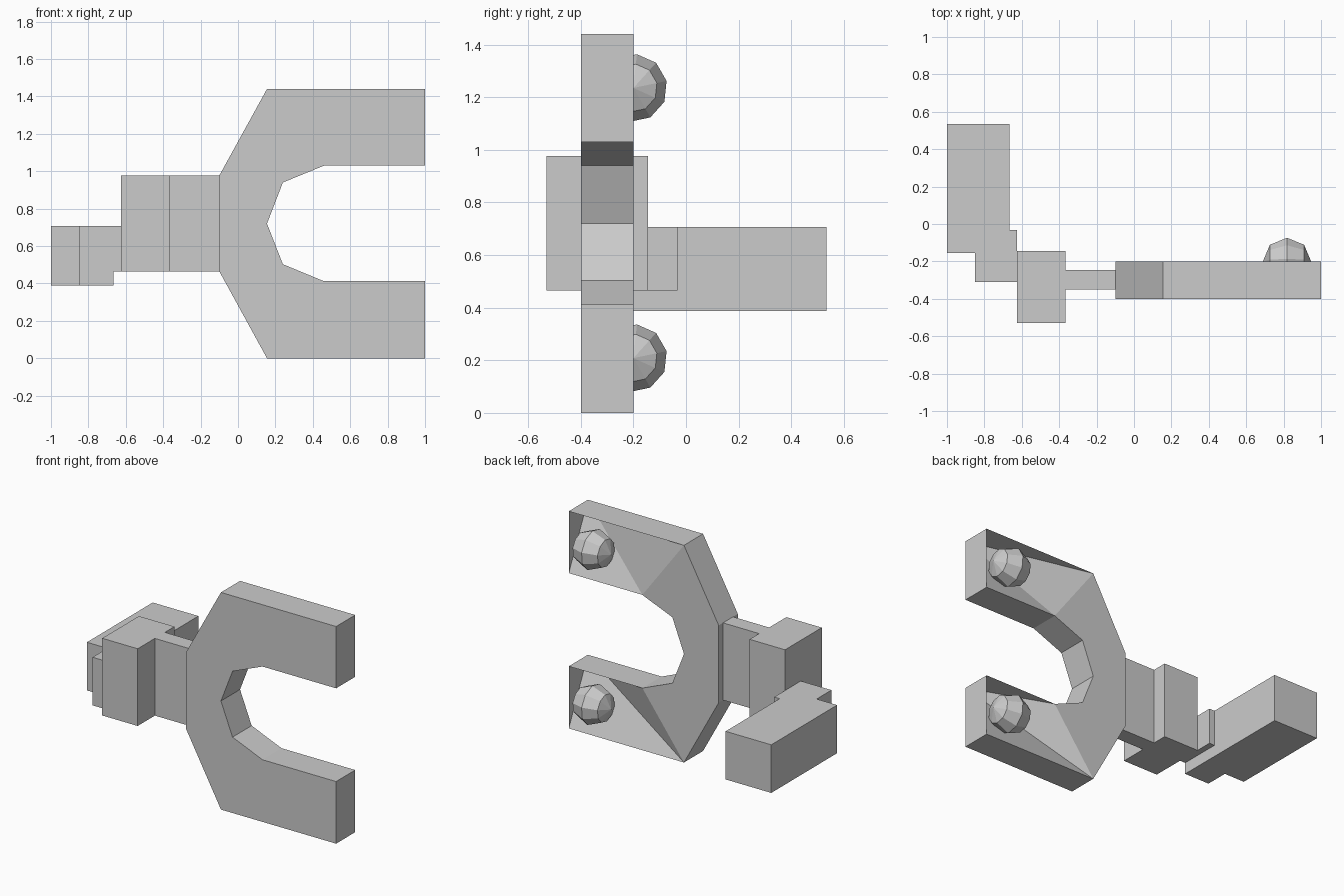
import bpy, bmesh
from mathutils import Matrix
from math import radians, pi

if "Cube" in bpy.data.objects:
    bpy.data.objects.remove(bpy.data.objects["Cube"])


def add_object(name, bm):
    mesh = bpy.data.meshes.new(name)
    bm.to_mesh(mesh)
    bm.free()
    obj = bpy.data.objects.new(name, mesh)
    bpy.context.collection.objects.link(obj)
    return obj


def box(name, x, y, z):
    bm = bmesh.new()
    size = [b - a for a, b in (x, y, z)]
    mid = [(a + b) / 2 for a, b in (x, y, z)]
    bmesh.ops.create_cube(bm, size=1, matrix=Matrix.Translation(mid) @ Matrix.Diagonal((*size, 1)))
    return add_object(name, bm)


def prism(name, points, z):
    """Extrude a counter-clockwise plan outline between two heights."""
    bm = bmesh.new()
    face = bm.faces.new([bm.verts.new((px, py, z[0])) for px, py in points])
    ext = bmesh.ops.extrude_face_region(bm, geom=[face], use_keep_orig=True)
    for v in ext["geom"]:
        if isinstance(v, bmesh.types.BMVert):
            v.co.z = z[1]
    bmesh.ops.recalc_face_normals(bm, faces=bm.faces)
    return add_object(name, bm)


# Two-pronged fork: flat front, side walls, back sloping into the prong tips
profile = [(-.1, .977), (.155, 1.44), (1, 1.44), (1, 1.03), (.46, 1.03), (.24, .94),
           (.155, .72), (.24, .503), (.46, .412), (1, .412), (1, 0), (.155, 0), (-.1, .465)]
bm = bmesh.new()
f = [bm.verts.new((x, -.4, z)) for x, z in profile]
b = [bm.verts.new((x, -.2, z)) for x, z in profile]
bm.faces.new(f[::-1])
n = len(f)
for i in range(n):
    j = (i + 1) % n
    bm.faces.new((f[i], f[j], b[j], b[i]))
bm.faces.new([b[i] for i in (0, 1, 4, 5, 6, 7, 8, 11, 12)])
# the upper outer and lower inner tip corners of the back dip to the front plane
for tri in ((b[1], f[2], b[4]), (f[2], b[3], b[4]), (b[8], f[9], b[11]), (f[9], b[10], b[11])):
    bm.faces.new(tri)
add_object("fork", bm)

# Low-poly balls on the prong tips, poles along x
for name, z in (("lower_ball", .208), ("upper_ball", 1.235)):
    bm = bmesh.new()
    m = (Matrix.Translation((.818, -.2, z)) @ Matrix.Rotation(radians(12), 4, 'X')
         @ Matrix.Rotation(pi / 2, 4, 'Y'))
    bmesh.ops.create_uvsphere(bm, u_segments=10, v_segments=4, radius=.129, matrix=m)
    add_object(name, bm)

# Neck and hub behind the fork
box("neck", (-.365, -.1), (-.35, -.245), (.465, .977))
box("hub", (-.625, -.365), (-.53, -.145), (.465, .977))

# Side bar with its front step, and the tab joining it to the hub
prism("side_bar", [(-1, -.155), (-.85, -.155), (-.85, -.31), (-.665, -.31),
                   (-.665, .535), (-1, .535)], (.388, .707))
box("joining_tab", (-.665, -.625), (-.31, -.032), (.465, .707))
